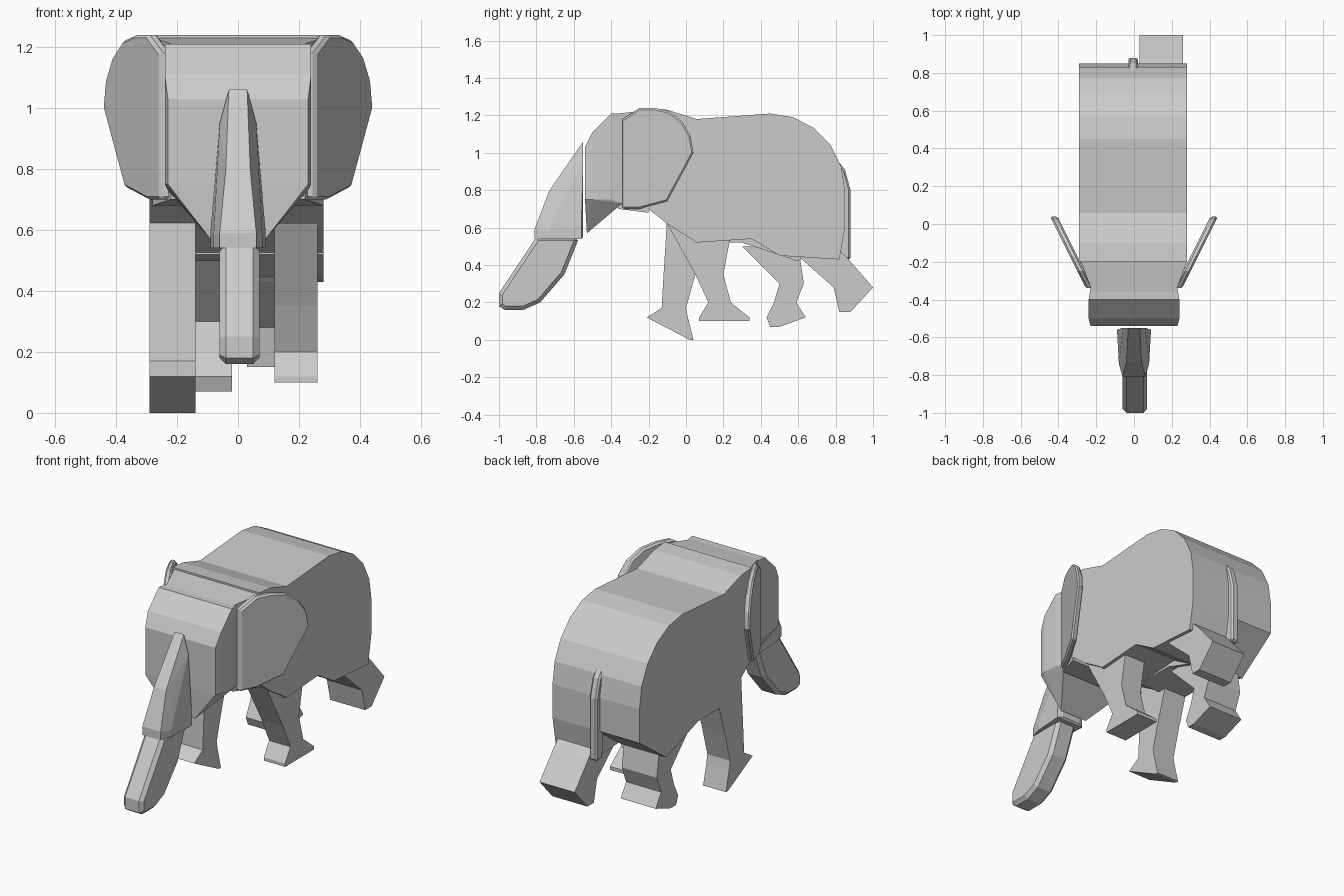
import bpy
import bmesh
from math import cos, sin, pi
from mathutils import Vector

default = bpy.data.objects.get("Cube")
if default:
    bpy.data.objects.remove(default, do_unlink=True)


def finish(name, bm):
    """Turn a bmesh into a flat-shaded object."""
    bmesh.ops.recalc_face_normals(bm, faces=bm.faces)
    mesh = bpy.data.meshes.new(name)
    bm.to_mesh(mesh)
    bm.free()
    obj = bpy.data.objects.new(name, mesh)
    bpy.context.collection.objects.link(obj)
    return obj


def chamfer(obj, width):
    """Cut the sharp edges of an object with one flat segment."""
    modifier = obj.modifiers.new("Chamfer", 'BEVEL')
    modifier.width = width
    modifier.segments = 1
    modifier.limit_method = 'ANGLE'
    modifier.angle_limit = pi / 3


def arc(center_y, center_z, radius_y, radius_z, steps):
    """Quarter ellipse running from its top to its rear."""
    angles = [pi / 2 * (steps - i) / steps for i in range(steps + 1)]
    return [(center_y + radius_y * cos(a), center_z + radius_z * sin(a))
            for a in angles]


def slab(name, x_start, x_end, profile):
    """Side profile of (y, z) points extruded across x."""
    bm = bmesh.new()
    face = bm.faces.new([bm.verts.new((x_start, y, z)) for y, z in profile])
    extruded = bmesh.ops.extrude_face_region(bm, geom=[face])["geom"]
    moved = [item for item in extruded if isinstance(item, bmesh.types.BMVert)]
    bmesh.ops.translate(bm, verts=moved, vec=Vector((x_end - x_start, 0, 0)))
    return finish(name, bm)


def limb(name, x_start, x_end, levels):
    """Leg described from the top down by (height, front, back) levels."""
    fronts = [(front, z) for z, front, back in levels]
    backs = [(back, z) for z, front, back in levels]
    return slab(name, x_start, x_end, fronts + backs[::-1])


def hull(name, frames):
    """Convex block around upright (half width, y, bottom, top) frames."""
    bm = bmesh.new()
    for half, y, bottom, top in frames:
        for x in (-half, half):
            for z in (bottom, top):
                bm.verts.new((x, y, z))
    bmesh.ops.convex_hull(bm, input=bm.verts)
    return finish(name, bm)


# Hindquarters in two halves, the right one cut away under the raised thigh
back_line = [(.05, .52), (.05, 1.18)] + arc(.45, .8, .4, .41, steps=5)
slab("left_hindquarter", 0, .28, back_line + [(.85, .6), (.82, .43), (.5, .45), (.35, .54)])
slab("right_hindquarter", -.29, 0, back_line + [(.85, .6), (.6, .42), (.3, .52)])

# Chest
slab("chest", -.29, .28, [(-.2, 1.24), (-.1, 1.23), (.06, 1.18), (.06, .52), (-.1, .62), (-.2, .7)])

# Neck widening from the head to the chest
hull("neck", [(.22, -.36, .7, 1.21), (.28, -.2, .68, 1.23)])

# Head with a flat brow and a narrow jaw
hull("head", [
    (.23, -.34, .73, 1.21),
    (.24, -.4, .75, 1.21),
    (.24, -.5, .75, 1.11),
    (.23, -.54, .75, 1.03),
    (.09, -.53, .57, .6),
])

# Proboscis in a tapered upper piece and a chamfered lower piece
hull("upper_proboscis", [
    (.03, -.55, .55, 1.06),
    (.06, -.55, .55, .95),
    (.09, -.56, .54, .6),
    (.04, -.73, .54, .8),
    (.08, -.74, .54, .58),
    (.06, -.81, .54, .59),
])
lower = slab("lower_proboscis", -.06, .07, [
    (-.8, .55), (-1, .25), (-1, .18), (-.97, .16), (-.87, .16),
    (-.78, .2), (-.65, .35), (-.57, .55)])
chamfer(lower, .02)

# Ears, sheared so that they flare outwards toward the back
ear_outline = [(-.34, .7), (-.34, 1.18), (-.25, 1.24)]
ear_outline += arc(-.17, 1, .21, .24, steps=4) + [(-.1, .74), (-.25, .7)]
for name, side in (("left_ear", 1), ("right_ear", -1)):
    ear = slab(name, side * .26, side * .3, ear_outline)
    for vertex in ear.data.vertices:
        vertex.co.x += side * (vertex.co.y + .25) / 2
    chamfer(ear, .01)

# Legs in mid stride
limb("front_right_leg", -.29, -.14, [
    (.67, -.1, .15), (.35, -.12, .05), (.17, -.13, 0), (.12, -.21, .01), (0, .02, .04)])
limb("front_left_leg", .12, .26, [
    (.62, -.1, .25), (.35, .05, .2), (.2, .12, .24), (.12, .07, .34), (.1, .07, .34)])
limb("rear_right_leg", -.25, -.02, [
    (.5, .3, .6), (.3, .5, .63), (.2, .47, .59), (.12, .43, .64), (.07, .45, .5)])
limb("rear_left_leg", .03, .26, [
    (.5, .55, .8), (.43, .62, .87), (.28, .79, 1), (.15, .82, .88)])

# Tail hanging at the rear
tail = slab("tail", -.03, .02, [(.78, 1), (.85, .91), (.88, .8), (.88, .43), (.82, .43)])
chamfer(tail, .01)
